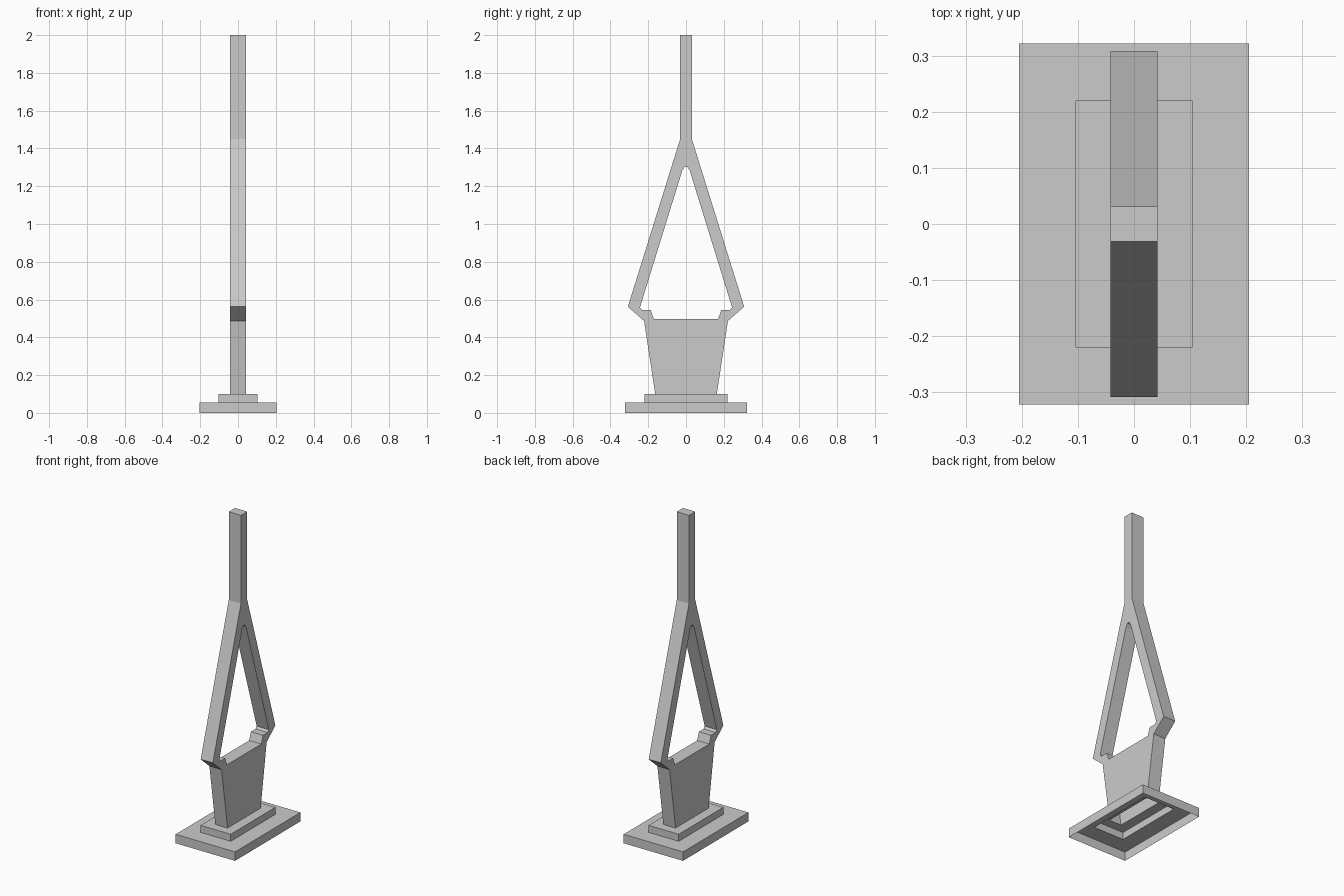
import bpy

if "Cube" in bpy.data.objects:
    bpy.data.objects.remove(bpy.data.objects["Cube"])


def make_object(name, verts, faces):
    mesh = bpy.data.meshes.new(name)
    mesh.from_pydata(verts, [], faces)
    mesh.update()
    obj = bpy.data.objects.new(name, mesh)
    bpy.context.collection.objects.link(obj)
    return obj


# Stepped base: a thin shell, open underneath and below the upright
levels = [(0.205, 0.322, 0.0), (0.205, 0.322, 0.056),
          (0.104, 0.22, 0.056), (0.104, 0.22, 0.10),
          (0.042, 0.163, 0.10)]
verts, faces = [], []
for hx, hy, z in levels:
    verts += [(-hx, -hy, z), (hx, -hy, z), (hx, hy, z), (-hx, hy, z)]
for k in range(len(levels) - 1):
    for i in range(4):
        a, b = 4 * k + i, 4 * k + (i + 1) % 4
        faces.append((a, b, b + 4, a + 4))
make_object("stepped_base", verts, faces)

# Forked upright: half profile (y, z), counter-clockwise, mirrored across y
half = [(0, 0.10), (0.163, 0.10), (0.222, 0.487), (0.308, 0.562),
        (0.031, 1.45), (0.031, 2.0), (0, 2.0),
        (0, 1.303), (0.008, 1.30), (0.019, 1.285), (0.244, 0.558),
        (0.233, 0.545), (0.187, 0.545), (0.17, 0.497), (0, 0.497)]
n, hx = len(half), 0.042
verts = [(hx, y, z) for y, z in half] + [(-hx, y, z) for y, z in half]
faces = [tuple(range(n)), tuple(reversed(range(n, 2 * n)))]
for i in range(n):
    j = (i + 1) % n
    on_seam = half[i][0] == half[j][0] == 0
    at_bottom = half[i][1] == half[j][1] == 0.10
    if not (on_seam or at_bottom):
        faces.append((j, i, n + i, n + j))
upright = make_object("forked_upright", verts, faces)
mirror = upright.modifiers.new("mirror", 'MIRROR')
mirror.use_axis = (False, True, False)
mirror.merge_threshold = 0.0005
